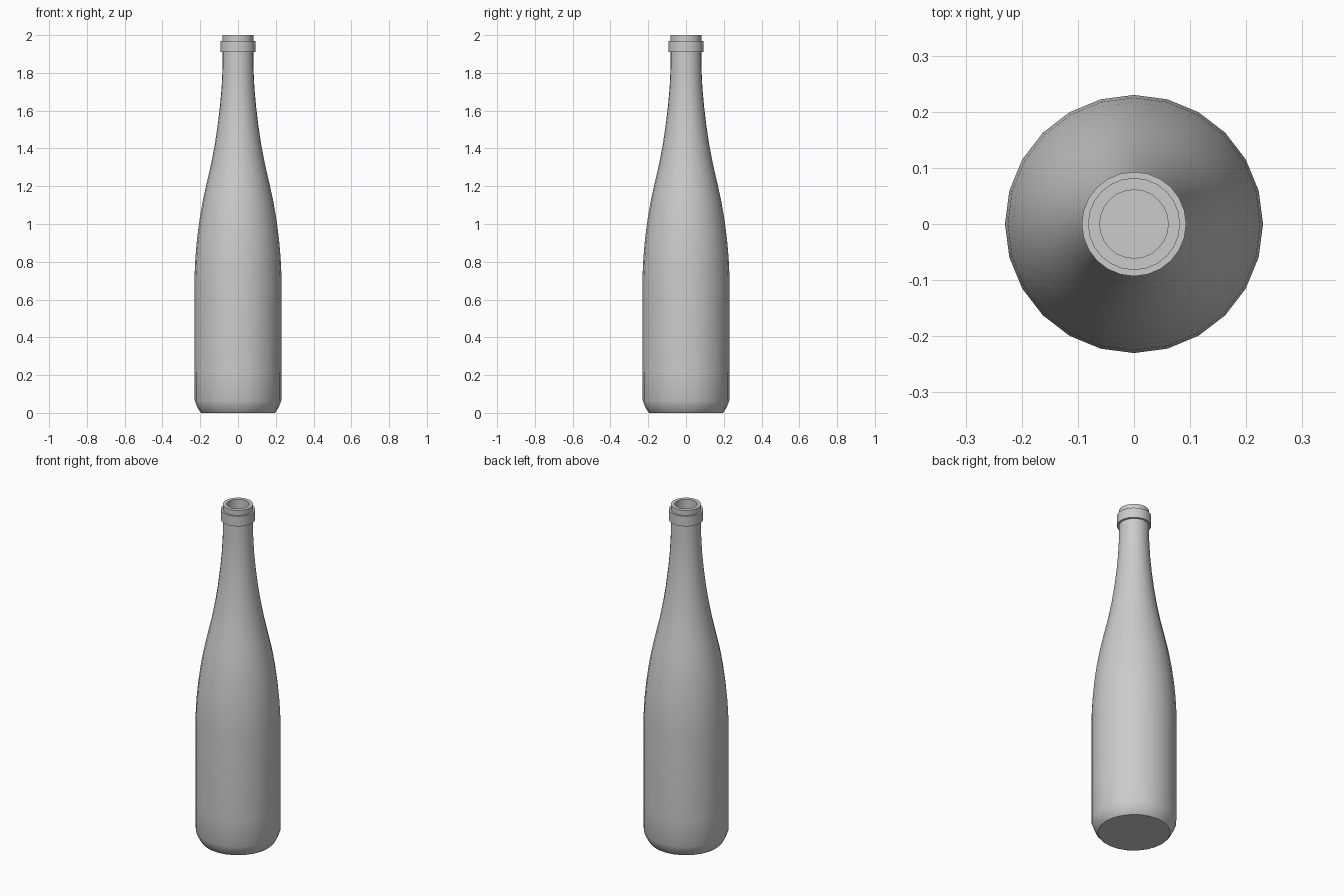
import bpy
import bmesh
from math import tau, radians
from mathutils import Vector

cube = bpy.data.objects.get("Cube")
if cube:
    bpy.data.objects.remove(cube, do_unlink=True)

SIDES = 24

# One grey glass material
glass = bpy.data.materials.new("grey_glass")
glass.use_nodes = True
grey = (0.6, 0.6, 0.6, 1)
glass.diffuse_color = grey
glass.node_tree.nodes["Principled BSDF"].inputs["Base Color"].default_value = grey


def lathe(name, profile):
    """Turn a (radius, height) profile around the z axis."""
    bm = bmesh.new()
    verts = [bm.verts.new((r, 0, z)) for r, z in profile]
    edges = [bm.edges.new(pair) for pair in zip(verts, verts[1:])]
    bmesh.ops.spin(bm, geom=verts + edges, cent=Vector(), axis=(0, 0, 1),
                   angle=tau, steps=SIDES)
    bmesh.ops.remove_doubles(bm, verts=bm.verts, dist=0.0005)
    bmesh.ops.recalc_face_normals(bm, faces=bm.faces)
    mesh = bpy.data.meshes.new(name)
    bm.to_mesh(mesh)
    bm.free()
    mesh.materials.append(glass)
    obj = bpy.data.objects.new(name, mesh)
    bpy.context.collection.objects.link(obj)
    bpy.ops.object.select_all(action="DESELECT")
    obj.select_set(True)
    bpy.context.view_layer.objects.active = obj
    bpy.ops.object.shade_smooth_by_angle(angle=radians(32))
    return obj


# Outer wall: base, rounded heel, straight body
body = [(0, 0), (0.195, 0), (0.203, 0.008), (0.218, 0.035), (0.229, 0.065),
        (0.23, 0.22), (0.23, 0.73)]
# Long sloping shoulder running into the neck
shoulder = [(0.225, 0.83), (0.217, 0.92), (0.204, 1.02), (0.187, 1.12),
            (0.165, 1.22), (0.142, 1.32), (0.123, 1.42), (0.108, 1.52),
            (0.096, 1.62), (0.087, 1.72), (0.082, 1.82), (0.081, 1.91)]
# Raised collar and lip
mouth = [(0.093, 1.91), (0.093, 1.97), (0.082, 1.97), (0.082, 2.0), (0.061, 2.0)]
# Inner wall follows the outside down to the floor
wall = 0.02
inside = [(r - wall, z) for r, z in reversed(shoulder)]
floor = [(0.21, 0.73), (0.21, 0.08), (0.185, 0.03), (0, 0.03)]

lathe("bottle", body + shoulder + mouth + inside + floor)
